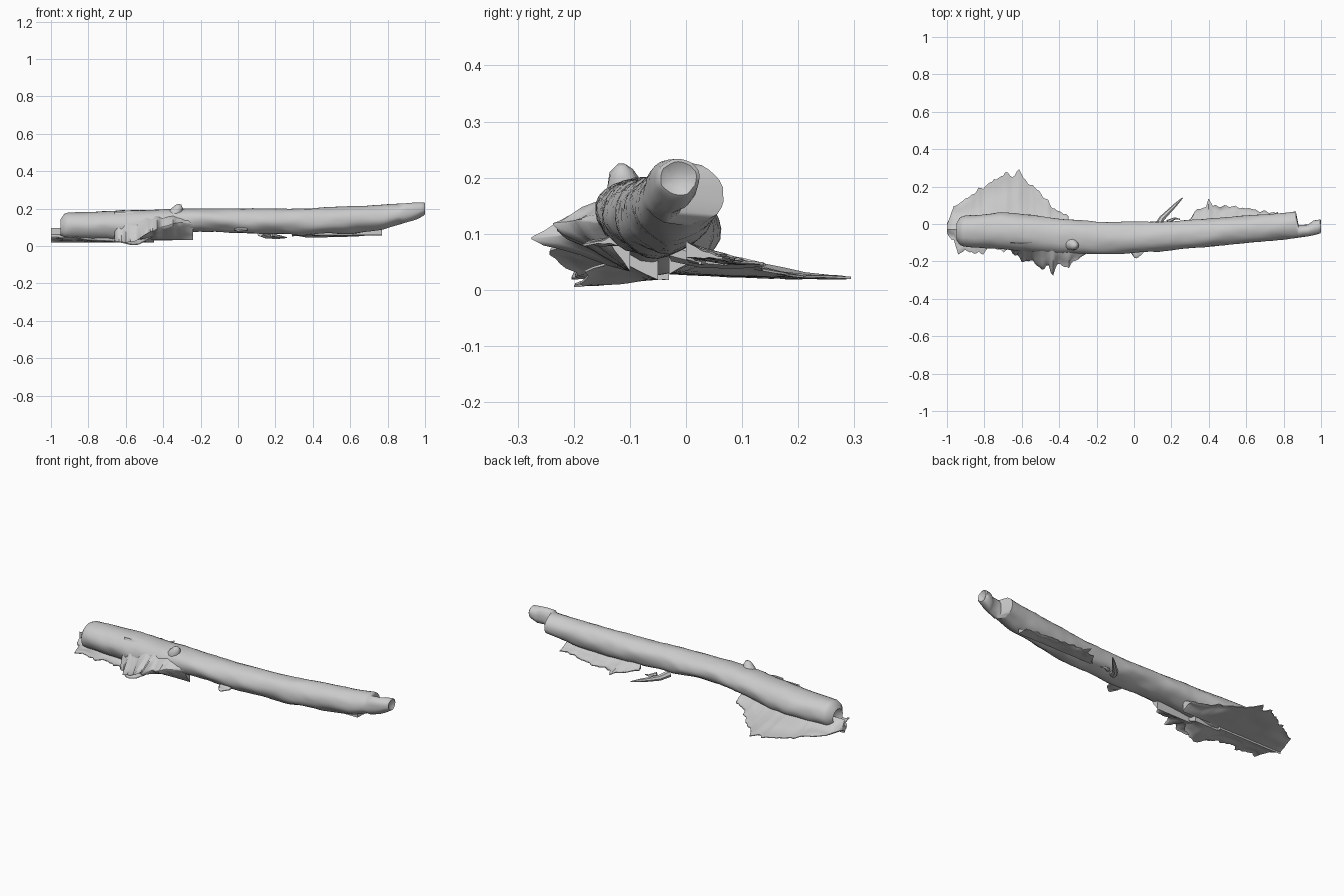
import bpy, math
from mathutils import Vector, noise

if "Cube" in bpy.data.objects:
    bpy.data.objects.remove(bpy.data.objects["Cube"])


def lerp_table(table, x):
    """Piecewise-linear lookup of a row's values by its first column."""
    if x <= table[0][0]:
        return table[0][1:]
    for a, b in zip(table, table[1:]):
        if x <= b[0]:
            t = (x - a[0]) / (b[0] - a[0])
            return [p + (q - p) * t for p, q in zip(a[1:], b[1:])]
    return table[-1][1:]


def make(name, verts, faces, angle=50):
    me = bpy.data.meshes.new(name)
    me.from_pydata(verts, [], faces)
    me.update()
    ob = bpy.data.objects.new(name, me)
    bpy.context.collection.objects.link(ob)
    bpy.ops.object.select_all(action='DESELECT')
    ob.select_set(True)
    bpy.context.view_layer.objects.active = ob
    bpy.ops.object.mode_set(mode='EDIT')
    bpy.ops.mesh.select_all(action='SELECT')
    bpy.ops.mesh.normals_make_consistent(inside=False)
    bpy.ops.object.mode_set(mode='OBJECT')
    bpy.ops.object.shade_smooth_by_angle(angle=math.radians(angle))
    return ob


# Trunk: x, front y, back y, bottom z, top z
TRUNK = [
    (-0.95, -0.10, 0.02, 0.04, 0.155), (-0.92, -0.12, 0.045, 0.035, 0.178),
    (-0.70, -0.135, 0.06, 0.03, 0.187), (-0.55, -0.15, 0.05, 0.03, 0.192),
    (-0.40, -0.16, 0.03, 0.06, 0.197), (-0.20, -0.162, 0.012, 0.08, 0.202),
    (0.00, -0.155, 0.01, 0.072, 0.200), (0.20, -0.14, 0.015, 0.062, 0.200),
    (0.40, -0.122, 0.03, 0.062, 0.203), (0.60, -0.102, 0.045, 0.07, 0.212),
    (0.78, -0.085, 0.06, 0.09, 0.221), (0.865, -0.075, 0.068, 0.115, 0.227),
    (0.88, -0.073, -0.005, 0.12, 0.228), (0.93, -0.067, -0.003, 0.135, 0.231),
    (0.96, -0.062, 0.02, 0.145, 0.233), (0.995, -0.052, 0.025, 0.165, 0.233),
]
SIDES = 28
xs = [-0.95 + 1.81 * i / 90 for i in range(91)]
xs += [0.865, 0.88, 0.90, 0.93, 0.945, 0.96, 0.98, 0.995]
rings = [(x, 1.0) for x in xs]
rings = [(-0.93, 0.35), (-0.95, 0.75)] + rings[1:] + [(1.0, 0.85), (0.99, 0.4)]
verts, faces = [], []
for x, s in rings:
    y0, y1, z0, z1 = lerp_table(TRUNK, x)
    for k in range(SIDES):
        a = 2 * math.pi * k / SIDES
        c, d = math.cos(a), math.sin(a)
        # rougher bark on the underside, smooth along the top
        rough = 0.05 + 0.09 * max(0, -d + 0.2)
        r = s * (1 + rough * noise.noise(Vector((x * 7, c * 1.6, d * 1.6))))
        r *= 1 + 0.03 * noise.noise(Vector((x * 20, c * 4, d * 4)))
        verts.append((x, (y0 + y1) / 2 + (y1 - y0) / 2 * c * r,
                      (z0 + z1) / 2 + (z1 - z0) / 2 * d * r))
n = len(rings)
for i in range(n - 1):
    for k in range(SIDES):
        k2 = (k + 1) % SIDES
        faces.append((i * SIDES + k, i * SIDES + k2,
                      (i + 1) * SIDES + k2, (i + 1) * SIDES + k))
faces += [tuple(range(SIDES)), tuple(range((n - 1) * SIDES, n * SIDES))]
make("log_trunk", verts, faces)


def flap(name, rim, inner_y, top_z, low_z, step=0.012, bow=1.6, jag=0.025):
    """Ragged shelf from the trunk to a rim of (x, y, z) points."""
    x0, x1 = rim[0][0], rim[-1][0]
    cols, rows = max(6, int((x1 - x0) / step)), 8
    verts, faces = [], []
    for low in (0, 1):
        for i in range(cols + 1):
            x = x0 + (x1 - x0) * i / cols
            ry, rz = lerp_table(rim, x)
            ry += jag * noise.noise(Vector((x * 38, inner_y, 3)))
            for j in range(rows + 1):
                t = j / rows
                edge = low_z if low else top_z
                z = rz + (edge - rz) * (1 - t) ** bow
                z += 0.012 * t * noise.noise(Vector((x * 12, t * 3, 1)))
                z += (-1 if low else 1) * 0.002
                verts.append((x, inner_y + (ry - inner_y) * t, max(z, 0)))
    half, w = (cols + 1) * (rows + 1), rows + 1
    for i in range(cols):
        for j in range(rows):
            q = (i * w + j, (i + 1) * w + j, (i + 1) * w + j + 1, i * w + j + 1)
            faces += [q, tuple(v + half for v in reversed(q))]
    loop = ([i * w for i in range(cols + 1)]
            + [cols * w + j for j in range(1, w)]
            + [i * w + rows for i in range(cols - 1, -1, -1)]
            + list(range(rows - 1, 0, -1)))
    for a, b in zip(loop, loop[1:] + loop[:1]):
        faces.append((a, b, b + half, a + half))
    make(name, verts, faces)


# Wide litter shelf behind the thick end
flap("back_litter_shelf", [
    (-1.0, 0.0, 0.045), (-0.97, 0.08, 0.04), (-0.88, 0.15, 0.03),
    (-0.80, 0.20, 0.025), (-0.71, 0.255, 0.022), (-0.69, 0.285, 0.022),
    (-0.66, 0.25, 0.022), (-0.61, 0.285, 0.022), (-0.57, 0.22, 0.025),
    (-0.50, 0.17, 0.03), (-0.44, 0.09, 0.045), (-0.35, 0.045, 0.06)],
    -0.03, 0.095, 0.03)

# Short litter shelf in front of the thick end
flap("front_litter_shelf", [
    (-1.0, -0.05, 0.045), (-0.96, -0.10, 0.045), (-0.94, -0.165, 0.04),
    (-0.90, -0.14, 0.035), (-0.82, -0.165, 0.035), (-0.78, -0.13, 0.03),
    (-0.60, -0.15, 0.02)], -0.03, 0.06, 0.02)

# Torn bark spreading from the front side
flap("front_torn_bark", [
    (-0.66, -0.14, 0.03), (-0.60, -0.20, 0.02), (-0.55, -0.195, 0.03),
    (-0.50, -0.24, 0.06), (-0.46, -0.225, 0.08), (-0.435, -0.28, 0.09),
    (-0.41, -0.21, 0.10), (-0.35, -0.235, 0.12), (-0.31, -0.19, 0.12),
    (-0.24, -0.16, 0.12)], -0.10, 0.18, 0.035, bow=0.9)
flap("underside_clod", [
    (-0.66, -0.12, 0.03), (-0.58, -0.20, 0.008), (-0.53, -0.19, 0.012),
    (-0.45, -0.15, 0.05)], -0.05, 0.08, 0.02)

# Low litter strip behind the thin end, with a small twig
flap("back_litter_strip", [
    (0.29, 0.02, 0.055), (0.34, 0.08, 0.055), (0.385, 0.09, 0.052),
    (0.40, 0.145, 0.05), (0.42, 0.095, 0.05), (0.52, 0.095, 0.052),
    (0.60, 0.085, 0.055), (0.67, 0.07, 0.06), (0.77, 0.06, 0.06)],
    0.0, 0.085, 0.06, jag=0.015)
flap("front_small_flake", [
    (-0.02, -0.15, 0.085), (0.01, -0.19, 0.08), (0.05, -0.155, 0.085)],
    -0.11, 0.11, 0.08, jag=0.005)


def limb(name, pts, sides=7):
    """Tapered tube through (x, y, z, radius) points."""
    verts, faces = [], []
    for i, p in enumerate(pts):
        a, b = pts[max(i - 1, 0)], pts[min(i + 1, len(pts) - 1)]
        rot = Vector(b[:3]) - Vector(a[:3])
        rot = rot.to_track_quat('Z', 'Y')
        for k in range(sides):
            t = 2 * math.pi * k / sides
            off = rot @ Vector((math.cos(t), math.sin(t), 0)) * p[3]
            verts.append(Vector(p[:3]) + off)
    for i in range(len(pts) - 1):
        for k in range(sides):
            k2 = (k + 1) % sides
            faces.append((i * sides + k, i * sides + k2,
                          (i + 1) * sides + k2, (i + 1) * sides + k))
    faces += [tuple(range(sides)), tuple(range(len(verts) - sides, len(verts)))]
    make(name, verts, faces)


limb("back_twig", [(0.12, -0.02, 0.07, 0.02), (0.15, 0.03, 0.055, 0.016),
                   (0.19, 0.07, 0.05, 0.012), (0.22, 0.10, 0.048, 0.010),
                   (0.26, 0.14, 0.045, 0.003)])
limb("twig_fork", [(0.18, 0.01, 0.06, 0.012), (0.22, 0.03, 0.05, 0.006),
                   (0.245, 0.025, 0.048, 0.003)])
# Broken branch stub on the upper front side
limb("branch_stub", [(-0.36, -0.09, 0.12, 0.05), (-0.33, -0.11, 0.18, 0.035),
                     (-0.315, -0.115, 0.21, 0.022), (-0.31, -0.115, 0.223, 0.008)], 10)
